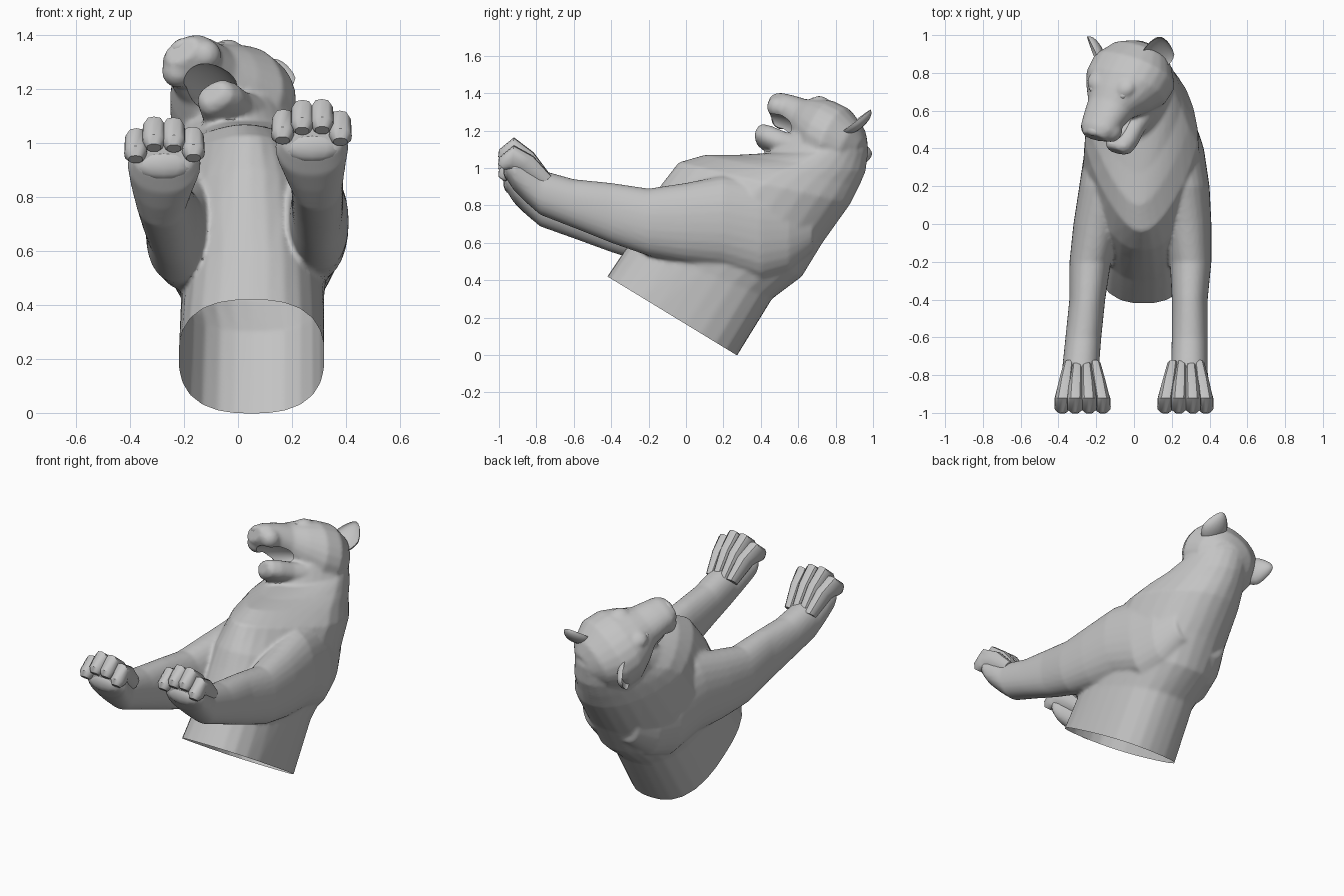
import bpy, bmesh, math
from mathutils import Vector, Matrix

if "Cube" in bpy.data.objects:
    bpy.data.objects.remove(bpy.data.objects["Cube"])

fur = bpy.data.materials.new("plain grey")
fur.diffuse_color = (0.55, 0.55, 0.55, 1)
fur.use_nodes = True
fur.node_tree.nodes["Principled BSDF"].inputs["Base Color"].default_value = fur.diffuse_color


def loft(bm, sections, n=28):
    """Closed tube; section = centre, half axis, half axis, squareness, narrowing of one side."""
    rings = []
    for c, a, b, p, egg in sections:
        ring = []
        for i in range(n):
            t = 2 * math.pi * i / n
            ct, st = math.cos(t), math.sin(t)
            k = (abs(ct) ** p + abs(st) ** p) ** (-1 / p)
            e = 1 + egg * min(st * k, 0)
            ring.append(bm.verts.new(Vector(c) + Vector(a) * ct * k * e + Vector(b) * st * k))
        rings.append(ring)
    for r0, r1 in zip(rings, rings[1:]):
        for i in range(n):
            j = (i + 1) % n
            bm.faces.new((r0[i], r0[j], r1[j], r1[i]))
    bm.faces.new(rings[0][::-1])
    bm.faces.new(rings[-1])


def ball(bm, centre, radii, rot=Matrix(), frame=Matrix(), seg=16):
    m = frame @ Matrix.Translation(centre) @ rot @ Matrix.Diagonal((*radii, 1))
    return bmesh.ops.create_uvsphere(bm, u_segments=seg, v_segments=seg * 5 // 8,
                                     radius=1, matrix=m)["verts"]


def finish(bm, name, angle=50):
    bmesh.ops.recalc_face_normals(bm, faces=bm.faces)
    me = bpy.data.meshes.new(name)
    bm.to_mesh(me)
    bm.free()
    me.materials.append(fur)
    ob = bpy.data.objects.new(name, me)
    bpy.context.collection.objects.link(ob)
    smooth(ob, angle)
    return ob


def activate(ob):
    bpy.ops.object.select_all(action='DESELECT')
    ob.select_set(True)
    bpy.context.view_layer.objects.active = ob


def smooth(ob, angle):
    activate(ob)
    bpy.ops.object.shade_smooth_by_angle(angle=math.radians(angle))


def fuse(ob, voxel, rounds):
    """Merge overlapping volumes into one skin."""
    activate(ob)
    m = ob.modifiers.new("merge", 'REMESH')
    m.mode = 'VOXEL'
    m.voxel_size = voxel
    m.use_smooth_shade = True
    s = ob.modifiers.new("relax", 'SMOOTH')
    s.factor, s.iterations = 0.5, rounds
    for name in ("merge", "relax"):
        bpy.ops.object.modifier_apply(modifier=name)


# ---- torso and neck: front point, back point (y, z), x range, squareness, chest narrowing
body = bmesh.new()
trunk = [((-.47, .34), (.22, -.08), -.22, .32, 2.6, 0), ((-.42, .42), (.275, 0), -.22, .32, 2.6, 0),
         ((-.30, .60), (.46, .30), -.21, .32, 2.5, .05), ((-.19, .80), (.62, .42), -.25, .34, 2.3, .15),
         ((-.14, .90), (.73, .60), -.27, .36, 2.2, .25), ((-.04, 1.03), (.88, .81), -.26, .34, 2.1, .4),
         ((.10, 1.07), (.925, .90), -.24, .29, 2, .45), ((.27, 1.07), (.96, .98), -.21, .25, 2, .4),
         ((.45, 1.08), (.975, 1.09), -.20, .21, 2, .3), ((.53, 1.17), (.95, 1.20), -.16, .16, 2, .2)]
loft(body, [(((x0 + x1) / 2, (f[0] + b[0]) / 2, (f[1] + b[1]) / 2), ((x1 - x0) / 2, 0, 0),
             (0, (b[0] - f[0]) / 2, (b[1] - f[1]) / 2), p, egg) for f, b, x0, x1, p, egg in trunk])

# ---- arms: y, x range, z range of each section
arm = [(-.965, .165, .385, .95, 1.07), (-.92, .135, .41, .88, 1.10), (-.86, .16, .40, .82, 1.06),
       (-.78, .195, .39, .75, .99), (-.6, .20, .39, .68, .94), (-.4, .20, .39, .60, .92),
       (-.2, .19, .41, .53, .89), (0, .15, .41, .49, .92), (.2, .09, .40, .46, .96),
       (.4, .06, .37, .39, .94), (.55, .06, .32, .44, .90), (.68, .08, .25, .56, .84)]
SIDES = (("right", 1), ("left", -1))
for side, s in SIDES:
    rows = []
    for y, x0, x1, z0, z1 in arm:
        t = min(max((y + .86) / 1.06, 0), 1)
        dx, dz = (0, 0) if s > 0 else (.11 * t, -.065 + .035 * t)
        rows.append(((s * (x0 + x1) / 2 + dx, y, (z0 + z1) / 2 + dz),
                     ((x1 - x0) / 2, 0, 0), (0, 0, (z1 - z0) / 2), 2.2, 0))
    loft(body, rows)

# ---- head frame: sideways, muzzle direction, crown direction
f = Vector((-.38, -.84, .32)).normalized()
r = Vector((.9, 0, .43))
r = (r - f * r.dot(f)).normalized()
u = f.cross(r)
H = Matrix.Translation((-.022, .755, 1.14)) @ Matrix((-r, f, u)).transposed().to_4x4()


def head_loft(bm, rows, p):
    """Rows of distance along muzzle, low, high, half width, side shift."""
    R = H.to_3x3()
    loft(bm, [(H @ Vector((dx, d, (lo + hi) / 2)), R @ Vector((w, 0, 0)),
               R @ Vector((0, 0, (hi - lo) / 2)), p, 0) for d, lo, hi, w, dx in rows], 24)


head_loft(body, [(-.21, -.06, .07, .09, 0), (-.16, -.15, .14, .17, 0), (-.06, -.2, .195, .235, 0),
                 (.04, -.18, .205, .23, 0), (.13, -.11, .19, .18, 0), (.2, -.045, .172, .13, 0),
                 (.28, -.005, .167, .114, 0), (.35, .01, .158, .102, 0), (.395, .05, .137, .068, 0)], 2.2)
# lower jaw
head_loft(body, [(-.06, -.21, -.02, .17, 0), (.1, -.2, -.05, .135, -.01), (.2, -.188, -.062, .1, -.02),
                 (.29, -.182, -.06, .087, -.03), (.34, -.17, -.062, .072, -.03),
                 (.362, -.145, -.075, .05, -.03)], 2.6)
# whisker pads and brows
for s in (-1, 1):
    ball(body, (s * .06, .325, .062), (.06, .062, .06), frame=H)
    ball(body, (s * .085, .10, .155), (.06, .06, .038), frame=H)
body = finish(body, "body")
fuse(body, .011, 5)

# mouth hollow
cut = bmesh.new()
ball(cut, (-.008, .22, -.018), (.088, .2, .062), frame=H, seg=24)
cutter = finish(cut, "mouth_cutter")
activate(body)
b = body.modifiers.new("mouth", 'BOOLEAN')
b.operation, b.object, b.solver = 'DIFFERENCE', cutter, 'EXACT'
bpy.ops.object.modifier_apply(modifier="mouth")
bpy.data.objects.remove(cutter)

# open, slanted cut at the waist
bm = bmesh.new()
bm.from_mesh(body.data)
bmesh.ops.bisect_plane(bm, geom=bm.verts[:] + bm.edges[:] + bm.faces[:],
                       plane_co=(0, -.42, .42), plane_no=(0, .52, .854), clear_inner=True)
bm.to_mesh(body.data)
bm.free()
smooth(body, 45)

# ---- paws: four curled toes (y, z, thickness axis, half width) and a palm pad
toe = [(-.75, .93, .03, .027, .03), (-.86, 1.04, .045, .04, .041), (-.925, 1.092, .005, .064, .044),
       (-.965, 1.06, -.035, .03, .042), (-.988, 1.04, -.016, .014, .026)]
for side, s in SIDES:
    dz = 0 if s > 0 else -.065
    toes = bmesh.new()
    for x, lift in ((.165, -.03), (.238, .005), (.312, .008), (.38, -.035)):
        rows = []
        for i, (y, z, vy, vz, w) in enumerate(toe):
            spread = min(.65 + .16 * i, 1)
            rows.append(((s * (.28 + (x - .28) * spread), y, z + lift * min(i, 2) / 2 + dz),
                         (w, 0, 0), (0, vy, vz), 2.7, 0))
        loft(toes, rows, 12)
    finish(toes, side + "_toes", 40)
    pad = bmesh.new()
    ball(pad, (s * .275, -.945, .985 + dz), (.11, .032, .055), seg=12)
    finish(pad, side + "_palm_pad")

# tongue
bm = bmesh.new()
ball(bm, (-.02, .21, -.078), (.05, .11, .022), frame=H)
finish(bm, "tongue")

# nose
bm = bmesh.new()
ball(bm, (0, .372, .122), (.045, .028, .026), frame=H, seg=12)
finish(bm, "nose")

# eyes
bm = bmesh.new()
for s in (-1, 1):
    ball(bm, (s * .09, .148, .152), (.026, .022, .018), frame=H, seg=12)
finish(bm, "eyes")

# ears: balls folded into cups, opening forward and outward
for side, s, centre, flare in (("right", -1, (-.155, -.15, .10), 28), ("left", 1, (.215, -.07, .085), 50)):
    bm = bmesh.new()
    for v in ball(bm, (0, 0, 0), (1, 1, 1), seg=20):
        if v.co.y > 0:
            v.co.y *= -.6
        v.co.x *= 1 - .35 * max(v.co.z, 0)
    place = (H @ Matrix.Translation(centre)
             @ Matrix.Rotation(math.radians(-s * 25), 4, 'Z')
             @ Matrix.Rotation(math.radians(s * flare), 4, 'Y')
             @ Matrix.Rotation(math.radians(22), 4, 'X')
             @ Matrix.Diagonal((.085, .05, .105, 1)))
    bm.transform(place)
    finish(bm, side + "_ear", 60)
